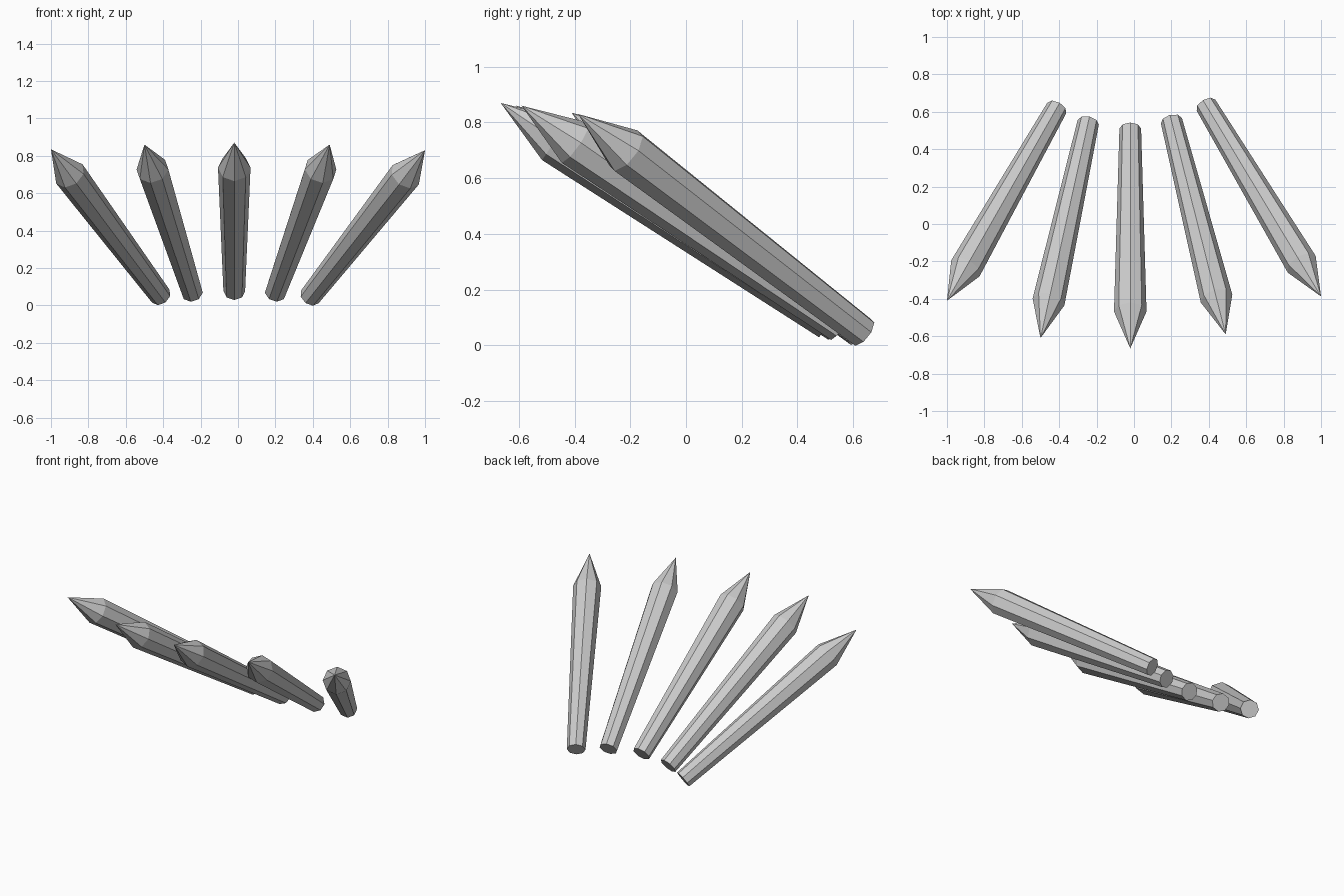
import bpy, bmesh, math
from mathutils import Vector

if "Cube" in bpy.data.objects:
    bpy.data.objects.remove(bpy.data.objects["Cube"])

SIDES = 8
LENGTH, SHOULDER = 1.418, 1.18      # full length, distance to widest ring
R_BASE, R_SHOULDER = 0.058, 0.087


def make_stake(name, base, tip):
    """Eight-sided tapered shaft with a pointed end, aimed from base to tip."""
    base, tip = Vector(base), Vector(tip)
    axis = (tip - base)
    scale = axis.length / LENGTH
    bm = bmesh.new()
    rings = []
    for r, z in ((R_BASE, 0), (R_SHOULDER, SHOULDER * scale)):
        rings.append([bm.verts.new((r * math.cos(math.tau * i / SIDES),
                                    r * math.sin(math.tau * i / SIDES), z))
                      for i in range(SIDES)])
    point = bm.verts.new((0, 0, axis.length))
    low, high = rings
    for i in range(SIDES):
        j = (i + 1) % SIDES
        bm.faces.new((low[i], low[j], high[j], high[i]))
        bm.faces.new((high[i], high[j], point))
    bm.faces.new(low[::-1])
    mesh = bpy.data.meshes.new(name)
    bm.to_mesh(mesh)
    bm.free()
    obj = bpy.data.objects.new(name, mesh)
    bpy.context.collection.objects.link(obj)
    obj.location = base
    obj.rotation_euler = axis.to_track_quat('Z', 'Y').to_euler()
    return obj


# fan of five stakes leaning forward: base centre and tip of each
stakes = {
    "stake_far_left": ((-0.413, 0.62, 0.05), (-1.0, -0.41, 0.835)),
    "stake_left": ((-0.245, 0.543, 0.068), (-0.50, -0.61, 0.86)),
    "stake_middle": ((-0.02, 0.51, 0.077), (-0.02, -0.665, 0.87)),
    "stake_right": ((0.20, 0.552, 0.068), (0.49, -0.59, 0.86)),
    "stake_far_right": ((0.385, 0.635, 0.047), (1.0, -0.387, 0.83)),
}
for name, (base, tip) in stakes.items():
    make_stake(name, base, tip)
